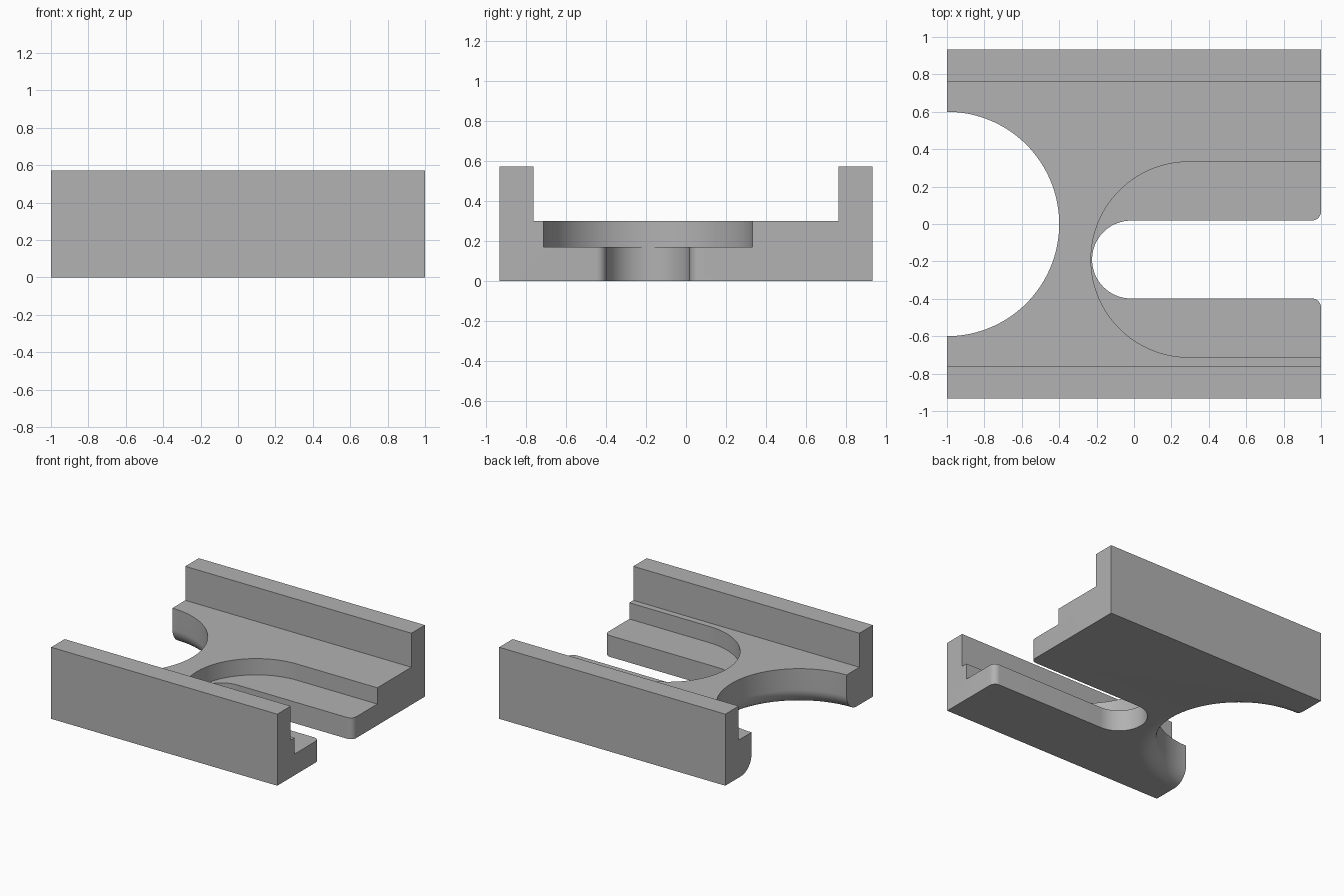
import bpy, bmesh
from math import sin, cos, pi, radians

cube = bpy.data.objects.get("Cube")
if cube:
    bpy.data.objects.remove(cube, do_unlink=True)

# Single grey material
grey = bpy.data.materials.new("plain grey")
grey.use_nodes = True
colour = (0.445, 0.445, 0.445, 1)
grey.diffuse_color = colour
grey.node_tree.nodes["Principled BSDF"].inputs["Base Color"].default_value = colour


def make_object(name, bm):
    bmesh.ops.recalc_face_normals(bm, faces=bm.faces[:])
    mesh = bpy.data.meshes.new(name)
    bm.to_mesh(mesh)
    bm.free()
    mesh.materials.append(grey)
    obj = bpy.data.objects.new(name, mesh)
    bpy.context.collection.objects.link(obj)
    return obj


def extrude(name, points, direction):
    """Extrude a closed outline of 3D points along a direction."""
    bm = bmesh.new()
    face = bm.faces.new([bm.verts.new(p) for p in points])
    result = bmesh.ops.extrude_face_region(bm, geom=[face])
    verts = [g for g in result["geom"] if isinstance(g, bmesh.types.BMVert)]
    bmesh.ops.translate(bm, verts=verts, vec=direction)
    return make_object(name, bm)


def arc(cx, cy, r, start, end, steps):
    angles = [radians(start + (end - start) * i / steps) for i in range(steps + 1)]
    return [(cx + r * cos(a), cy + r * sin(a)) for a in angles]


def open_slot(name, half, nose, low, high, corner=0):
    """Round-nosed slot running out through the +x end, with optional rounded mouth."""
    mid = -0.19
    upper = [(1.2, half + corner)]
    if corner:
        upper += arc(1 - corner, half + corner, corner, 0, -90, 8)
    else:
        upper.append((1, half))
    nose_arc = arc(nose + half, 0, half, 90, 270, 64)
    lower = [(x, -y) for x, y in reversed(upper)]
    outline = [(x, y + mid, low) for x, y in upper + nose_arc + lower]
    return extrude(name, outline, (0, 0, high - low))


def round_hole(name, cx, radius, fillet):
    """Turned cutter that flares outward at its lower rim."""
    flare = arc(radius + fillet, fillet, fillet, 180, 270, 16)
    profile = [(radius, 0.7)] + flare + [(radius + fillet, -0.1)]
    bm = bmesh.new()
    count = 144
    rings = []
    for r, z in profile:
        rings.append([bm.verts.new((cx + r * cos(2 * pi * i / count),
                                    r * sin(2 * pi * i / count), z))
                      for i in range(count)])
    for a, b in zip(rings, rings[1:]):
        for i in range(count):
            j = (i + 1) % count
            bm.faces.new((a[i], a[j], b[j], b[i]))
    bm.faces.new(rings[0])
    bm.faces.new(rings[-1])
    return make_object(name, bm)


# Channel body with a raised rail along each side
outer, inner, floor, top = 0.932, 0.762, 0.3, 0.572
half_section = [(outer, 0), (outer, top), (inner, top), (inner, floor)]
section = half_section + [(-y, z) for y, z in reversed(half_section)]
body = extrude("channel_bracket", [(-1, y, z) for y, z in section], (2, 0, 0))

# Pocket, through slot and end recess
cutters = [
    open_slot("pocket_cutter", 0.522, -0.23, 0.17, 0.5),
    open_slot("slot_cutter", 0.208, -0.224, -0.1, 0.4, corner=0.05),
    round_hole("recess_cutter", -1, 0.6, 0.13),
]
bpy.context.view_layer.objects.active = body
for cutter in cutters:
    cutter.hide_render = True
    cut = body.modifiers.new(cutter.name, "BOOLEAN")
    cut.operation = "DIFFERENCE"
    cut.solver = "EXACT"
    cut.object = cutter
    bpy.ops.object.modifier_apply(modifier=cut.name)
    bpy.data.objects.remove(cutter, do_unlink=True)

# Smooth curved walls, crisp edges
bpy.ops.object.select_all(action="DESELECT")
body.select_set(True)
bpy.ops.object.shade_smooth_by_angle(angle=radians(30))
